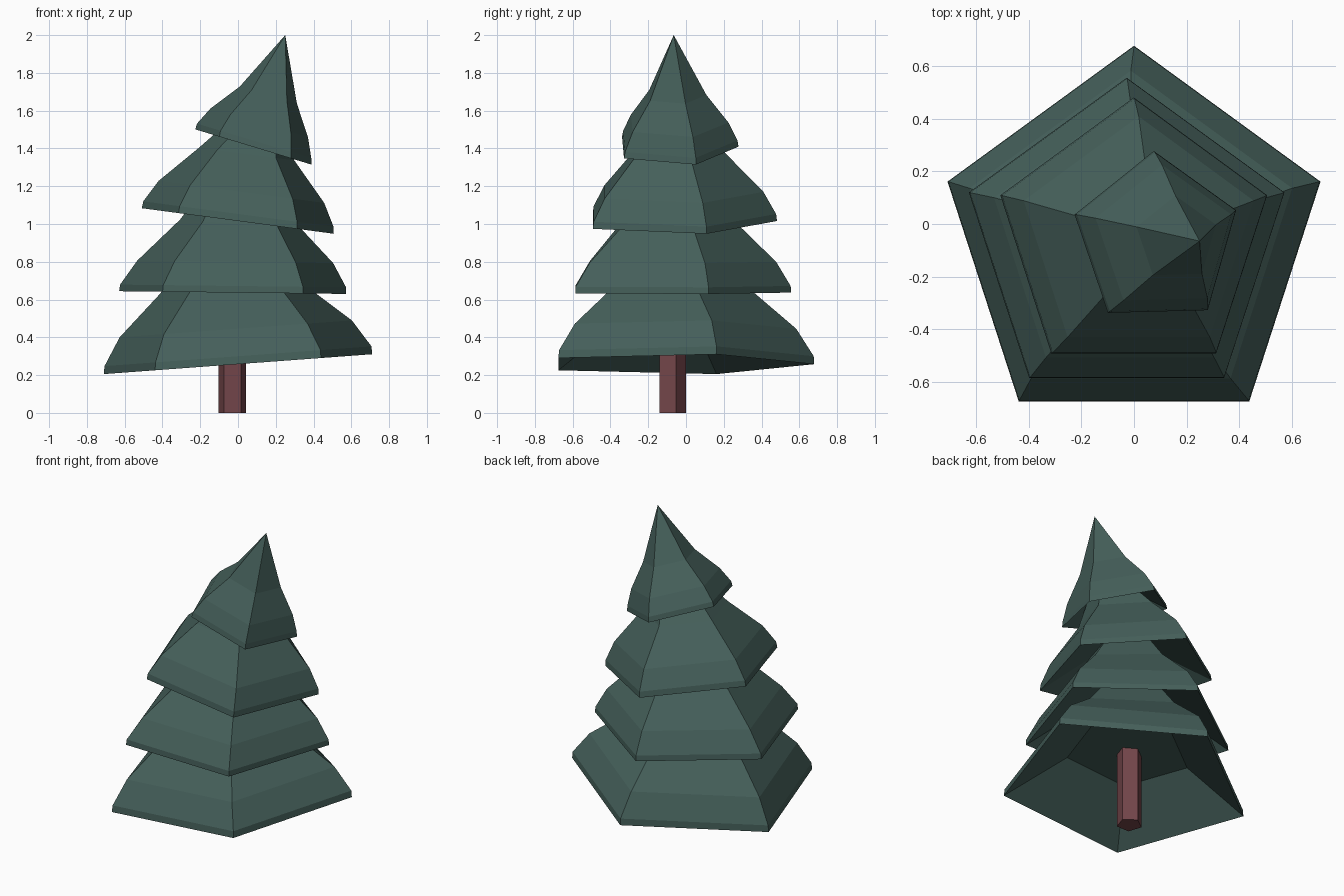
import bpy, bmesh, math


def material(name, color):
    m = bpy.data.materials.new(name)
    m.diffuse_color = (*color, 1)
    return m


def pentagon(bm, cx, cy, cz, r, slope=0.0, yaw=0.0):
    """Five-sided ring tilted about the y axis."""
    t = math.atan(slope)
    ring = []
    for k in range(5):
        a = math.radians(90 + 72 * k + yaw)
        x, y = r * math.cos(a), r * math.sin(a)
        ring.append(bm.verts.new((cx + x * math.cos(t), cy + y, cz + x * math.sin(t))))
    return ring


def loft(name, rings, mat, apex=None):
    """Skin a stack of pentagon rings, closing both ends."""
    bm = bmesh.new()
    loops = [pentagon(bm, *r) for r in rings]
    for a, b in zip(loops, loops[1:]):
        for i in range(5):
            j = (i + 1) % 5
            bm.faces.new((a[i], a[j], b[j], b[i]))
    bm.faces.new(loops[0][::-1])
    if apex:
        tip = bm.verts.new(apex)
        for i in range(5):
            bm.faces.new((loops[-1][i], loops[-1][(i + 1) % 5], tip))
    else:
        bm.faces.new(loops[-1])
    bmesh.ops.recalc_face_normals(bm, faces=bm.faces)
    me = bpy.data.meshes.new(name)
    bm.to_mesh(me)
    bm.free()
    me.materials.append(mat)
    ob = bpy.data.objects.new(name, me)
    bpy.context.collection.objects.link(ob)
    return ob


green = material("foliage_green", (0.059, 0.115, 0.102))
brown = material("bark_brown", (0.171, 0.059, 0.067))

# Trunk reaching up to the recessed underside
loft("trunk", [(-0.030, -0.078, 0, 0.077), (-0.030, -0.078, 0.5, 0.077)], brown)

# Foliage: each tier goes underside, rim, short band, shoulder, upper slope
# (centre x, y, z, radius, tilt slope, yaw)
rings = [
    # lowest tier
    (-0.015, -0.068, 0.487, 0.375, 0.074),
    (0.000, -0.070, 0.258, 0.749, 0.074),
    (0.000, -0.069, 0.300, 0.745, 0.074),
    (-0.012, -0.064, 0.445, 0.648, 0.073),
    (-0.010, -0.066, 0.640, 0.422, 0.02),
    # second tier
    (-0.020, -0.070, 0.830, 0.270, -0.012),
    (-0.028, -0.075, 0.637, 0.632, -0.012),
    (-0.026, -0.075, 0.672, 0.629, -0.012),
    (-0.015, -0.068, 0.800, 0.545, -0.012),
    (0.012, -0.065, 1.000, 0.337, -0.07),
    # third tier
    (0.020, -0.060, 1.160, 0.215, -0.133),
    (-0.001, -0.057, 1.016, 0.539, -0.133),
    (0.002, -0.057, 1.053, 0.534, -0.133),
    (0.018, -0.055, 1.170, 0.465, -0.133),
    (0.045, -0.055, 1.370, 0.268, -0.13),
    # top tier
    (0.112, -0.058, 1.510, 0.160, -0.30, 1.5),
    (0.084, -0.060, 1.407, 0.338, -0.303, 1.5),
    (0.088, -0.059, 1.440, 0.332, -0.30, 1.5),
    (0.114, -0.058, 1.535, 0.283, -0.29, 1.5),
    (0.162, -0.058, 1.682, 0.166, -0.30, 1.5),
]
loft("foliage", rings, green, apex=(0.25, -0.065, 2.0))
